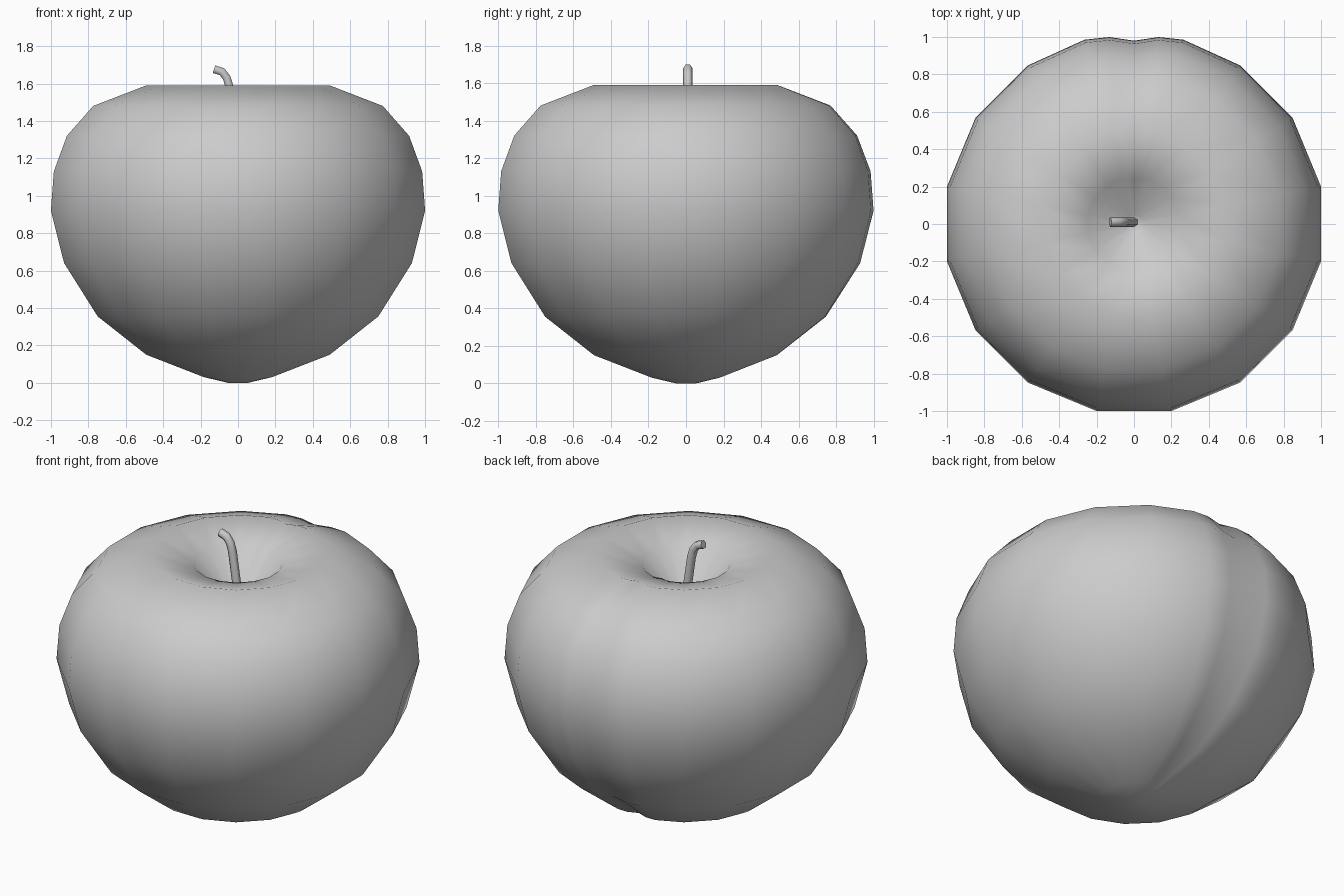
import bpy, bmesh
from math import sin, cos, radians

if "Cube" in bpy.data.objects:
    bpy.data.objects.remove(bpy.data.objects["Cube"])

# Fruit body: radius, height, crease depth, from the bottom up into the stem pit
profile = [(0.055, 0.0, 0.0), (0.185, 0.03, 0.02), (0.50, 0.15, 0.04),
           (0.765, 0.355, 0.045), (0.948, 0.64, 0.04), (1.02, 0.92, 0.04),
           (1.004, 1.13, 0.04), (0.933, 1.32, 0.045), (0.79, 1.48, 0.045),
           (0.50, 1.59, 0.035), (0.25, 1.52, 0.015), (0.05, 1.30, 0.0)]

# Sixteen-sided section, with extra columns at the back (+y) for the crease
angles = [11.25 + 22.5 * i for i in range(16)]
angles[3:5] = [75, 82.5, 90, 97.5, 105]
crease = {82.5: 0.3, 90: 1.0, 97.5: 0.3}

bm = bmesh.new()
rings = []
for r, z, depth in profile:
    ring = []
    for a in angles:
        rr = r - depth * crease.get(a, 0)
        ring.append(bm.verts.new((rr * cos(radians(a)), rr * sin(radians(a)), z)))
    rings.append(ring)
n = len(angles)
for lo, hi in zip(rings, rings[1:]):
    for i in range(n):
        j = (i + 1) % n
        bm.faces.new((lo[i], lo[j], hi[j], hi[i]))
bm.faces.new(rings[0][::-1])
bm.faces.new(rings[-1])
for f in bm.faces:
    f.smooth = True
mesh = bpy.data.meshes.new("fruit_body")
bm.to_mesh(mesh)
bm.free()
body = bpy.data.objects.new("fruit_body", mesh)
bpy.context.collection.objects.link(body)

# Bent stem
curve = bpy.data.curves.new("stem", 'CURVE')
curve.dimensions = '3D'
curve.bevel_depth = 0.025
curve.bevel_resolution = 1
curve.use_fill_caps = True
path = [(0, 1.28), (-0.045, 1.58), (-0.06, 1.63), (-0.085, 1.663), (-0.128, 1.677)]
spline = curve.splines.new('POLY')
spline.points.add(len(path) - 1)
for p, (x, z) in zip(spline.points, path):
    p.co = (x, 0.01, z, 1)
spline.use_smooth = True
stem = bpy.data.objects.new("stem", curve)
bpy.context.collection.objects.link(stem)
